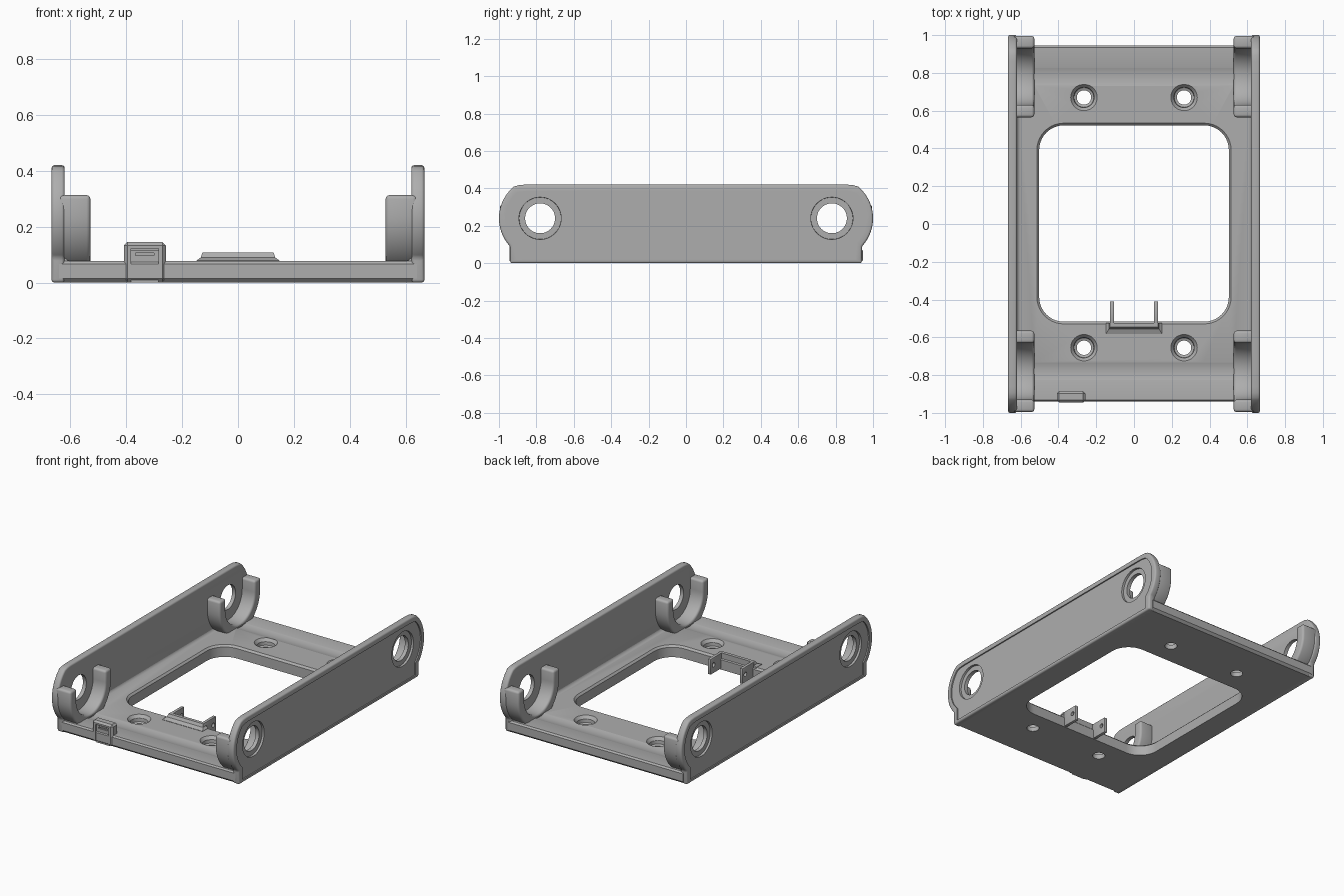
import bpy, bmesh
from math import sin, cos, asin, acos, pi

cube = bpy.data.objects.get("Cube")
if cube:
    bpy.data.objects.remove(cube)

grey = bpy.data.materials.new("plain grey")
grey.use_nodes = True
colour = (0.42, 0.42, 0.42, 1)
grey.diffuse_color = colour
grey.node_tree.nodes["Principled BSDF"].inputs["Base Color"].default_value = colour

AXIS_Y, AXIS_Z = 0.78, 0.24     # pivot hole centre
WALL_OUT, WALL_IN = 0.667, 0.62
PLATE_TOP = 0.077


def loft(name, rings):
    """Closed solid through matching rings of points."""
    bm = bmesh.new()
    loops = [[bm.verts.new(p) for p in ring] for ring in rings]
    n = len(loops[0])
    for a, b in zip(loops, loops[1:]):
        for i in range(n):
            j = (i + 1) % n
            bm.faces.new((a[i], a[j], b[j], b[i]))
    bm.faces.new(loops[0])
    bm.faces.new(loops[-1])
    bmesh.ops.recalc_face_normals(bm, faces=bm.faces)
    mesh = bpy.data.meshes.new(name)
    bm.to_mesh(mesh)
    bm.free()
    mesh.materials.append(grey)
    obj = bpy.data.objects.new(name, mesh)
    bpy.context.scene.collection.objects.link(obj)
    return obj


def along_x(name, profile, x0, x1):
    return loft(name, [[(x, y, z) for y, z in profile] for x in (x0, x1)])


def box(name, x0, x1, y0, y1, z0, z1):
    return along_x(name, [(y0, z0), (y1, z0), (y1, z1), (y0, z1)], x0, x1)


def arc(cy, cz, r, a0, a1, n=24):
    return [(cy + r * cos(a0 + (a1 - a0) * i / n), cz + r * sin(a0 + (a1 - a0) * i / n))
            for i in range(n + 1)]


def circle(r, cy=0, cz=0, n=48):
    return arc(cy, cz, r, 0, 2 * pi, n)[:-1]


def finish(obj, cutters=(), bevel=0.0, segments=3):
    """Bevel, cut, apply, and shade."""
    if bevel:
        m = obj.modifiers.new("bevel", "BEVEL")
        m.width, m.segments, m.limit_method = bevel, segments, "ANGLE"
    for c in cutters:
        c.hide_render = True
        m = obj.modifiers.new("cut", "BOOLEAN")
        m.operation, m.solver, m.object = "DIFFERENCE", "EXACT", c
    graph = bpy.context.evaluated_depsgraph_get()
    mesh = bpy.data.meshes.new_from_object(obj.evaluated_get(graph))
    obj.modifiers.clear()
    obj.data = mesh
    for c in cutters:
        bpy.data.objects.remove(c)
    bpy.ops.object.select_all(action="DESELECT")
    obj.select_set(True)
    bpy.context.view_layer.objects.active = obj
    bpy.ops.object.shade_smooth_by_angle(angle=0.6)
    return obj


def wall_outline(r, top, side, bottom):
    """Side plate outline with rounded ear at each end."""
    low = -acos((side - AXIS_Y) / r)
    high = asin(0.94 * (top - AXIS_Z) / r)
    half = [(side, bottom)] + arc(AXIS_Y, AXIS_Z, r, low, high)
    y = half[-1][0]
    half += [(y - 0.027, top - 0.003), (y - 0.06, top)]
    return half + [(-y, z) for y, z in reversed(half)]


def rounded_rect(hx, y0, y1, r, z):
    pts = []
    for k, (cx, cy) in enumerate([(hx - r, y1 - r), (r - hx, y1 - r),
                                  (r - hx, y0 + r), (hx - r, y0 + r)]):
        pts += arc(cx, cy, r, k * pi / 2, (k + 1) * pi / 2, 10)
    return [(x, y, z) for x, y in pts]


# Base plate with window, screw holes and shallow clearance grooves
cutters = [loft("window_cutter", [rounded_rect(0.502 + g, -0.517 - g, 0.522 + g, 0.13 + g, z)
                                  for g, z in ((0, -0.1), (0, 0.065), (0.035, 0.1))])]
for x in (-0.265, 0.265):
    for y in (-0.655, 0.67):
        steps = ((0.038, -0.1), (0.038, 0.03), (0.052, 0.036), (0.054, 0.058),
                 (0.07, PLATE_TOP), (0.09, 0.1))
        cutters.append(loft("screw_cutter", [[(px, py, z) for px, py in circle(r, x, y)]
                                             for r, z in steps]))
for s in (-1, 1):
    cutters.append(along_x("groove_cutter", circle(0.17, s * AXIS_Y, AXIS_Z, 96), -0.525, 0.525))
plate = along_x("base_plate", [(-0.925, 0), (0.93, 0), (0.945, 0.015), (0.945, 0.067),
                               (0.935, PLATE_TOP), (-0.932, PLATE_TOP), (-0.94, 0.067),
                               (-0.94, 0.015)], -0.64, 0.64)
finish(plate, cutters)

for s, side in ((1, "left"), (-1, "right")):
    # Side wall with shallow outer panel and two stepped pivot holes
    cutters = [along_x("panel_cutter", wall_outline(0.185, 0.385, 0.905, 0.02),
                       s * (WALL_OUT - 0.008), s * 0.7)]
    for e in (-1, 1):
        steps = ((0.08, 0.5), (0.08, 0.645), (0.112, 0.645), (0.116, 0.7))
        cutters.append(loft("pivot_cutter", [[(s * x, y, z) for y, z in
                                              circle(r, e * AXIS_Y, AXIS_Z)] for r, x in steps]))
    wall = along_x(side + "_side_wall", wall_outline(0.22, 0.42, 0.94, 0),
                   s * WALL_IN, s * WALL_OUT)
    finish(wall, cutters, 0.011)

    # Fillet between wall and plate
    curve = [(s * (0.598 + 0.024 * sin(a)), 0.101 - 0.024 * cos(a))
             for a in [i * pi / 12 for i in range(7)]]
    curve += [(s * 0.63, 0.101), (s * 0.63, 0.07), (s * 0.598, 0.07)]
    finish(loft(side + "_wall_fillet", [[(x, y, z) for x, z in curve] for y in (-0.93, 0.93)]))

    # Open cradles inside the wall
    for e, end in ((-1, "front"), (1, "back")):
        cy = e * AXIS_Y
        tip = AXIS_Z + 0.073
        profile = [(cy + 0.215, tip)] + arc(cy, AXIS_Z, 0.215, 0, -pi, 32)
        profile += [(cy - 0.215, tip), (cy - 0.15, tip)]
        profile += arc(cy, AXIS_Z, 0.15, -pi, 0, 32) + [(cy + 0.15, tip)]
        finish(along_x(f"{side}_{end}_cradle", profile, s * 0.528, s * 0.64), bevel=0.014)

# Latch on the front edge: chamfered frame, tab and slot
frame = box("latch_frame", -0.408, -0.258, -0.945, -0.885, 0.003, 0.145)
finish(frame, [box("latch_cutter", -0.382, -0.285, -1, -0.925, -0.1, 0.122)], 0.012, 1)
tab = box("latch_tab", -0.382, -0.285, -0.935, -0.91, 0, 0.115)
finish(tab, [box("slot_cutter", -0.366, -0.3, -1, -0.922, 0.096, 0.106)])

# Small bracket on the window edge: sloped back and two drilled arms
back = loft("bracket_back", [[(-w, y0, z), (w, y0, z), (w, -0.523, z), (-w, -0.523, z)]
                             for w, y0, z in ((0.127, -0.545, 0.005), (0.127, -0.545, 0.07),
                                              (0.148, -0.582, 0.07), (0.148, -0.582, 0.079),
                                              (0.133, -0.555, 0.09), (0.127, -0.545, 0.108))])
finish(back)
for s, side in ((1, "left"), (-1, "right")):
    arm = box(side + "_bracket_arm", s * 0.106, s * 0.127, -0.535, -0.41, 0.005, 0.108)
    finish(arm, [along_x("pin_cutter", circle(0.014, -0.44, 0.06, 20), s * 0.05, s * 0.2)], 0.004, 2)
